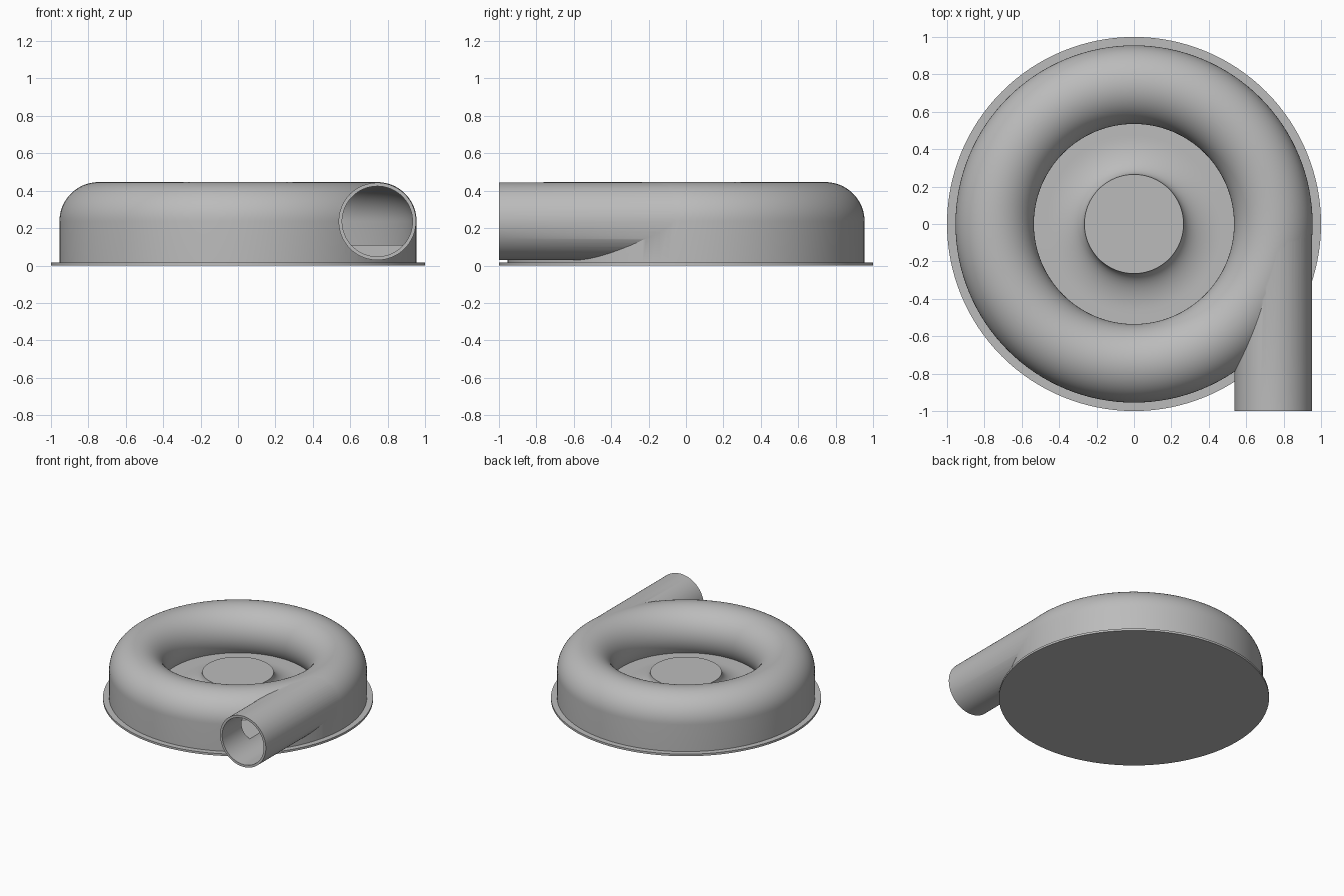
import bpy, bmesh
from math import sin, cos, pi, radians, asin
from mathutils import Matrix

cube = bpy.data.objects.get("Cube")
if cube:
    bpy.data.objects.remove(cube, do_unlink=True)

# One plain grey for every part
grey = bpy.data.materials.new("plain_grey")
grey.use_nodes = True
colour = (0.5, 0.5, 0.5, 1)
grey.diffuse_color = colour
grey.node_tree.nodes["Principled BSDF"].inputs["Base Color"].default_value = colour

SEGMENTS = 128
RING_R, RING_Z = 0.745, 0.236   # centre of the ring's round section
TUBE, BORE = 0.21, 0.19         # outer and inner tube radius
FLOOR, HUB_TOP = 0.11, 0.223


def add_object(name, bm):
    bmesh.ops.recalc_face_normals(bm, faces=bm.faces)
    mesh = bpy.data.meshes.new(name)
    bm.to_mesh(mesh)
    bm.free()
    mesh.materials.append(grey)
    obj = bpy.data.objects.new(name, mesh)
    bpy.context.collection.objects.link(obj)
    return obj


def lathe(name, profile, closed=False):
    bm = bmesh.new()
    verts = [bm.verts.new((r, 0, z)) for r, z in profile]
    pairs = list(zip(verts, verts[1:]))
    if closed:
        pairs.append((verts[-1], verts[0]))
    edges = [bm.edges.new(p) for p in pairs]
    bmesh.ops.spin(bm, geom=verts + edges, cent=(0, 0, 0), axis=(0, 0, 1),
                   angle=2 * pi, steps=SEGMENTS)
    bmesh.ops.remove_doubles(bm, verts=bm.verts, dist=0.0001)
    return add_object(name, bm)


def cylinder_y(name, radius, y0, y1):
    bm = bmesh.new()
    place = Matrix.Translation((RING_R, (y0 + y1) / 2, RING_Z)) @ Matrix.Rotation(pi / 2, 4, 'X')
    bmesh.ops.create_cone(bm, cap_ends=True, segments=96, radius1=radius, radius2=radius,
                          depth=y1 - y0, matrix=place)
    return add_object(name, bm)


def ring_arc(radius, steps=40):
    # From the outer side, over the top and under the inner side to the floor
    end = pi + asin((RING_Z - FLOOR) / radius)
    return [(RING_R + radius * cos(end * i / steps), RING_Z + radius * sin(end * i / steps))
            for i in range(steps + 1)]


def boolean(target, other, operation):
    mod = target.modifiers.new(operation.lower(), 'BOOLEAN')
    mod.operation = operation
    mod.solver = 'EXACT'
    mod.object = other
    bpy.context.view_layer.objects.active = target
    bpy.ops.object.modifier_apply(modifier=mod.name)
    bpy.data.objects.remove(other, do_unlink=True)


# Casing: straight outer wall, round ring, floor and flared centre hub
flare = []
hub_r, flare_r = 0.265, 0.47
for i in range(13):
    t = pi / 2 * (1 - i / 12)
    flare.append((flare_r - (flare_r - hub_r) * cos(t),
                  HUB_TOP - (HUB_TOP - FLOOR) * sin(t)))
casing = lathe("spiral_casing",
               [(0, 0.008), (RING_R + TUBE, 0.008)] + ring_arc(TUBE) + flare + [(0, HUB_TOP)])

# Outlet pipe joined tangentially, then the flow channel and bore hollowed out
boolean(casing, cylinder_y("outlet_pipe", 0.207, -1, 0), 'UNION')
boolean(casing, lathe("channel_cutter", [(RING_R + BORE, FLOOR)] + ring_arc(BORE), True),
        'DIFFERENCE')
boolean(casing, cylinder_y("bore_cutter", 0.188, -1.1, 0), 'DIFFERENCE')

# Round base plate with a narrow rim
plate = lathe("base_plate", [(0, 0), (1, 0), (1, 0.017), (0, 0.017)])

for obj in (casing, plate):
    bpy.ops.object.select_all(action='DESELECT')
    obj.select_set(True)
    bpy.context.view_layer.objects.active = obj
    bpy.ops.object.shade_smooth_by_angle(angle=radians(30))
